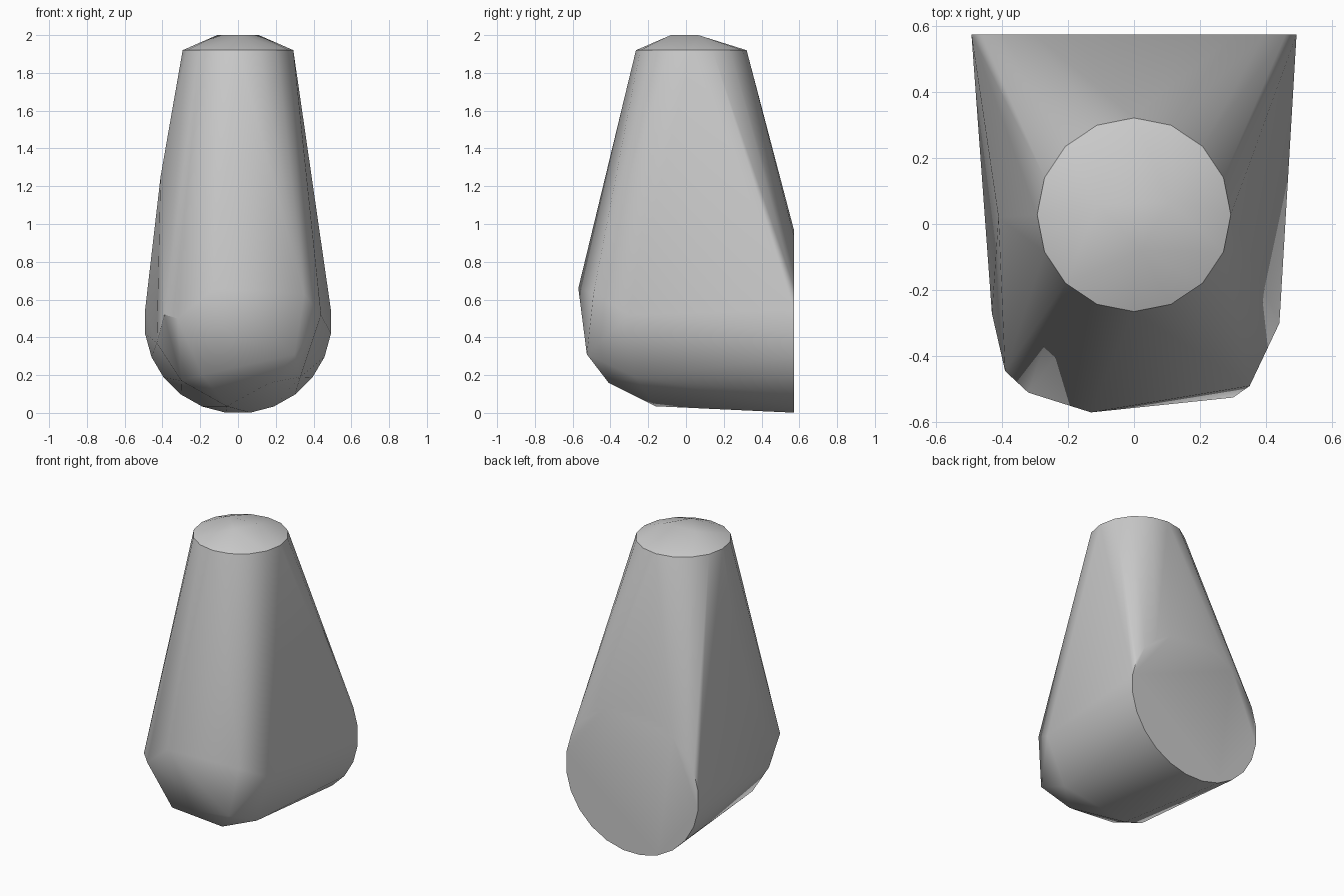
import bpy
import bmesh
from math import sin, cos, pi, radians

cube = bpy.data.objects.get("Cube")
if cube:
    bpy.data.objects.remove(cube)


def ring(n, radius, offset=0.0):
    """Evenly spaced 2D points on a circle."""
    return [(radius * cos(2 * pi * (i + offset) / n),
             radius * sin(2 * pi * (i + offset) / n)) for i in range(n)]


# Round top rim, and the shallow triangular crown above it
points = [(x, y + 0.028, 1.92) for x, y in ring(16, 0.293)]
points += [(-0.11, 0.06, 2), (0.11, 0.065, 2), (0.02, -0.08, 2)]

# Round opening flat against the back
points += [(x, 0.573, 0.482 + z * 0.978) for x, z in ring(24, 0.496, 0.5)]

# Blunt faceted elbow at the front, and the shoulder on the right
points += [
    (-0.13, -0.57, 0.66), (0.35, -0.49, 0.63), (0.30, -0.525, 0.31),
    (-0.32, -0.51, 0.50), (-0.39, -0.445, 0.52), (-0.43, -0.27, 0.37),
    (0.44, -0.30, 0.52), (0.33, -0.27, 0.19), (0.17, -0.41, 0.16),
    (-0.19, -0.43, 0.20), (-0.30, -0.28, 0.17), (-0.06, -0.16, 0.035),
    (-0.41, 0.02, 1.25),
]

# Stretch one tight skin over all the corners
bm = bmesh.new()
for p in points:
    bm.verts.new(p)
result = bmesh.ops.convex_hull(bm, input=bm.verts)
loose = [v for v in bm.verts if not v.link_faces]
bmesh.ops.delete(bm, geom=loose, context='VERTS')
bmesh.ops.dissolve_limit(bm, angle_limit=radians(0.5),
                         verts=bm.verts, edges=bm.edges)
bmesh.ops.recalc_face_normals(bm, faces=bm.faces)
mesh = bpy.data.meshes.new("elbow_body")
bm.to_mesh(mesh)
bm.free()

body = bpy.data.objects.new("elbow_body", mesh)
bpy.context.collection.objects.link(body)

# Plain light grey
grey = bpy.data.materials.new("light_grey")
grey.use_nodes = True
colour = (0.6, 0.6, 0.6, 1)
grey.diffuse_color = colour
grey.node_tree.nodes["Principled BSDF"].inputs["Base Color"].default_value = colour
mesh.materials.append(grey)

# Smooth sides with crisp rims
bpy.ops.object.select_all(action='DESELECT')
body.select_set(True)
bpy.context.view_layer.objects.active = body
bpy.ops.object.shade_smooth_by_angle(angle=radians(40))
